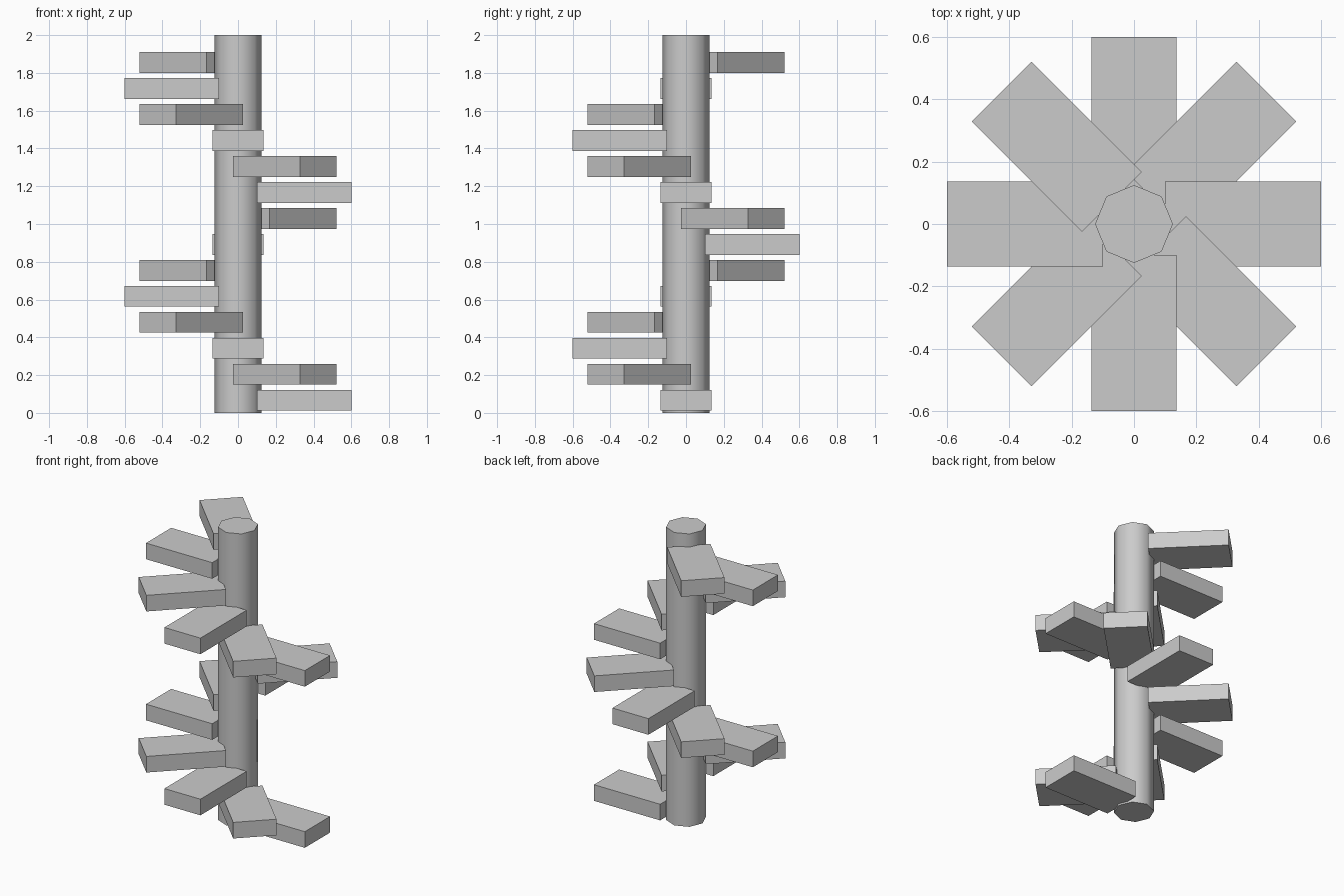
import bpy, math

if "Cube" in bpy.data.objects:
    bpy.data.objects.remove(bpy.data.objects["Cube"])

# central column: eight sides, smooth shaded with sharp cap rims
bpy.ops.mesh.primitive_cylinder_add(vertices=8, radius=0.125, depth=2.0, location=(0, 0, 1.0))
column = bpy.context.object
column.name = "column"
bpy.ops.object.shade_smooth_by_angle(angle=math.radians(60))

# flat treads climbing clockwise, eight per turn
STEPS, RISE = 14, 0.1375
for i in range(STEPS):
    a = -i * math.pi / 4
    bpy.ops.mesh.primitive_cube_add(
        size=1,
        location=(0.35 * math.cos(a), 0.35 * math.sin(a), 0.067 + i * RISE),
        rotation=(0, 0, a))
    step = bpy.context.object
    step.name = f"step_{i + 1}"
    step.scale = (0.5, 0.272, 0.11)
